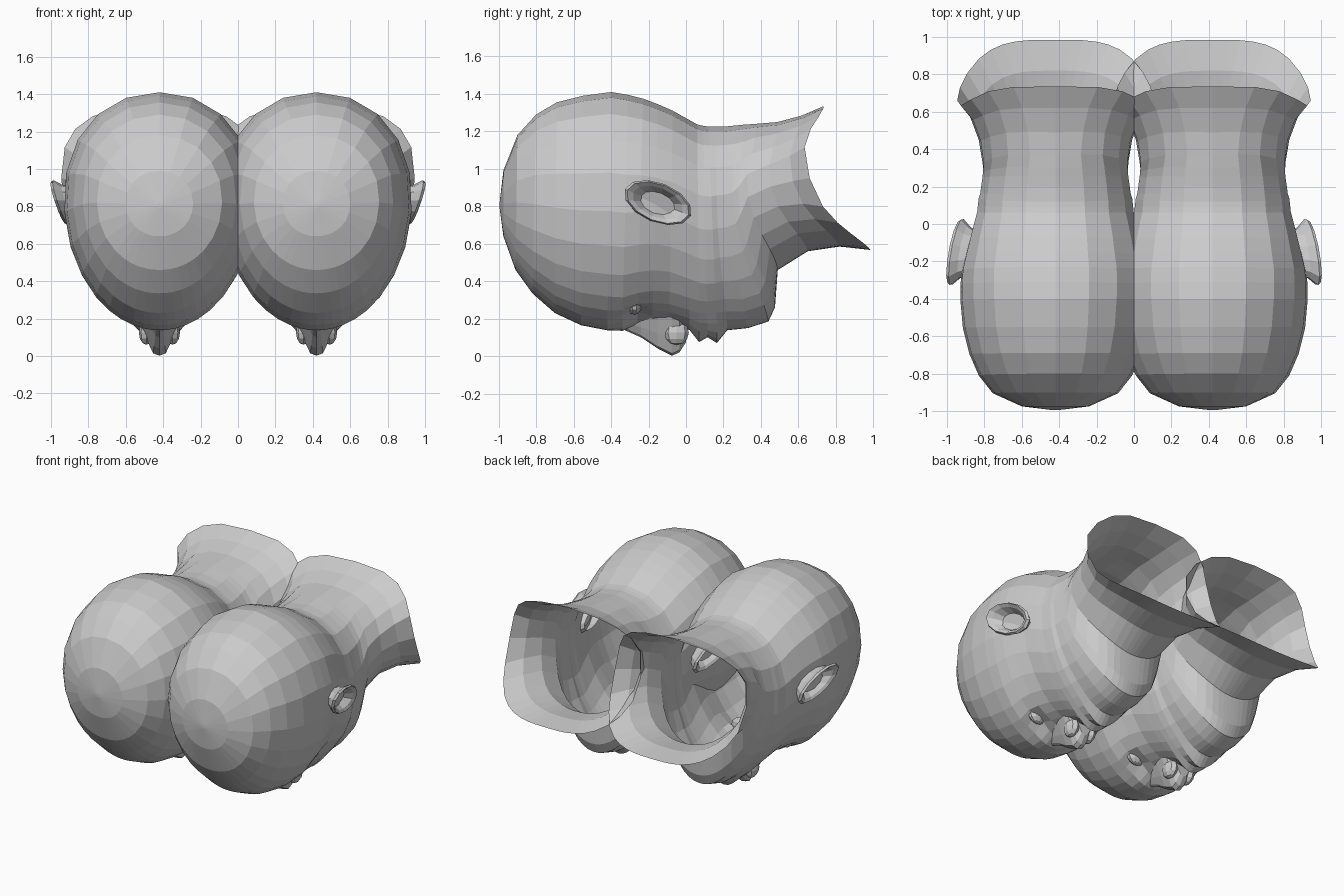
import bpy, bmesh
from math import sin, cos, pi, exp, radians, copysign
from mathutils import Matrix, Vector

if "Cube" in bpy.data.objects:
    bpy.data.objects.remove(bpy.data.objects["Cube"])


def finish(bm, name, side):
    bmesh.ops.recalc_face_normals(bm, faces=bm.faces)
    bmesh.ops.translate(bm, verts=bm.verts, vec=(0.42 * side, 0, 0))
    me = bpy.data.meshes.new(name)
    bm.to_mesh(me)
    bm.free()
    ob = bpy.data.objects.new(name, me)
    bpy.context.collection.objects.link(ob)
    return ob


def loft(bm, rings, start=False, end=False):
    rows = [[bm.verts.new(p) for p in r] for r in rings]
    n = len(rows[0])
    for a, b in zip(rows, rows[1:]):
        for i in range(n):
            j = (i + 1) % n
            bm.faces.new((a[i], a[j], b[j], b[i]))
    if start:
        bm.faces.new(rows[0][::-1])
    if end:
        bm.faces.new(rows[-1])


def blob(bm, pos, size, seg=10, rows=6):
    m = Matrix.Translation(pos) @ Matrix.Diagonal((*size, 1))
    bmesh.ops.create_uvsphere(bm, u_segments=seg, v_segments=rows, radius=1, matrix=m)


# Skull stations: back y,z; face y,z; half width; egg
STATIONS = [
    (-.995, .82, -.995, .79, .015, 0),
    (-.975, .99, -.975, .64, .18, 0),
    (-.90, 1.18, -.91, .46, .335, .03),
    (-.80, 1.29, -.82, .335, .41, .05),
    (-.69, 1.355, -.70, .23, .46, .07),
    (-.55, 1.39, -.56, .165, .495, .08),
    (-.40, 1.41, -.42, .138, .508, .09),
    (-.31, 1.395, -.34, .135, .508, .10),
    (-.23, 1.375, -.26, .165, .50, .11),
    (-.15, 1.345, -.18, .185, .48, .12),
    (-.07, 1.31, -.09, .185, .455, .15),
    (.01, 1.265, .02, .15, .43, .17),
    (.06, 1.237, .07, .13, .415, .18),
    (.09, 1.23, .115, .12, .41, .19),
    (.12, 1.225, .165, .125, .405, .2),
]
# Jaw, neck and flared collar: same values plus side bend and boxiness
NECK = [
    (.16, 1.225, .22, .14, .395, .21, .02, .96),
    (.20, 1.225, .33, .15, .39, .21, .05, .96),
    (.25, 1.23, .44, .185, .385, .2, .08, .97),
    (.30, 1.235, .475, .26, .385, .18, .10, .98),
    (.37, 1.24, .49, .46, .39, .11, .10, .98),
    (.49, 1.25, .65, .56, .41, .06, .12, .92),
    (.62, 1.285, .82, .585, .455, .02, .15, .82),
    (.735, 1.335, .985, .567, .525, 0, .20, .72),
]
# Ring angles, denser towards the face
half = [0, 18, 36, 54, 72, 90, 106, 121, 135, 146, 155, 163, 170, 175]
ANGLES = [radians(a) for a in half + [180] + [360 - a for a in half[:0:-1]]]


def bump(d, r):
    return exp(-(d / r) ** 2)


def head_ring(yt, zt, yb, zb, w, egg, bend=0, box=.96):
    pts = []
    for a in ANGLES:
        u, s = cos(a), sin(a)
        u = copysign(abs(u) ** box, u)
        s = copysign(abs(s) ** box, s)
        t = (1 - u) / 2
        x = w * s * (1 + egg * u)
        y = yt + (yb - yt) * t - bend * s ** 4
        z = zt + (zb - zt) * t
        if u < 0:  # eye sockets, mouth hollows, two lip ridges
            z += .06 * bump(abs(x) - .17, .08) * bump(y + .28, .07)
            z += .02 * bump(abs(x) - .22, .08) * bump(y - .14, .1)
            z -= .055 * bump(x, .11) * (bump(y - .07, .04) + bump(y - .165, .03))
        pts.append((x, y, z))
    return pts


def ear_ring(scale, depth, flat):
    pts = []
    for i in range(12):
        a = 2 * pi * i / 12
        p, q = .19 * scale * cos(a), .105 * scale * sin(a)
        r = radians(-22)
        y = -.15 + p * cos(r) - q * sin(r)
        z = .82 + p * sin(r) + q * cos(r)
        rim = .54 + (z - .82) * .28 - (y + .15) * .1
        pts.append(Vector((depth + rim * (1 - flat), y, z)))
    return pts


for side, tag in ((-1, "left"), (1, "right")):
    # Head shell, open at the neck
    bm = bmesh.new()
    loft(bm, [head_ring(*s) for s in STATIONS + NECK], start=True)
    finish(bm, "head_" + tag, side)

    # Nose: bridge profile (y, ridge z, half width) and nostril wings
    bm = bmesh.new()
    nose = []
    for y, z, w in ((-.33, .14, .035), (-.24, .10, .05), (-.15, .04, .065),
                    (-.075, .002, .075), (-.035, .02, .075), (0, .075, .055)):
        d = .22 - z
        nose.append([(-w * 1.7, y, .22), (-w, y, z + d * .45), (-w * .45, y, z + .012),
                     (0, y, z), (w * .45, y, z + .012), (w, y, z + d * .45),
                     (w * 1.7, y, .22)])
    loft(bm, nose, True, True)
    for s in (-1, 1):
        blob(bm, (s * .07, -.05, .125), (.04, .065, .065), 8, 6)
    finish(bm, "nose_" + tag, side)

    # Eyes, sunk in their sockets
    bm = bmesh.new()
    for s in (-1, 1):
        blob(bm, (s * .17, -.275, .28), (.075, .04, .06))
    finish(bm, "eyes_" + tag, side)

    # Ears with raised rim and hollow centre
    bm = bmesh.new()
    for s in (-1, 1):
        rings = [ear_ring(.6, .42, 1), ear_ring(.8, -.05, 0), ear_ring(1, -.012, 0),
                 ear_ring(.93, .003, 0), ear_ring(.75, -.012, 0), ear_ring(.5, -.06, 0)]
        loft(bm, [[(p.x * s, p.y, p.z) for p in r] for r in rings], end=True)
    finish(bm, "ears_" + tag, side)
